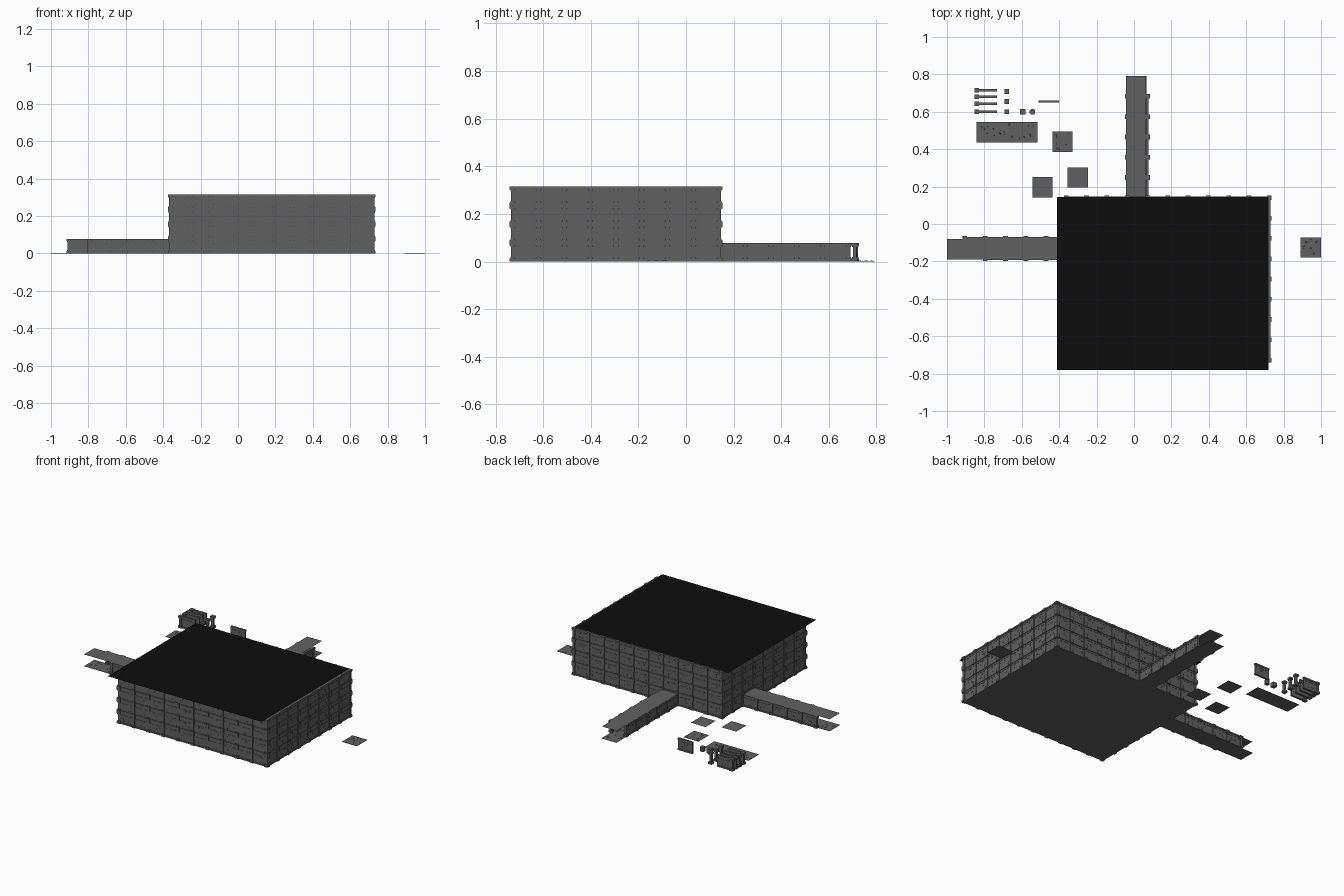
import bpy, bmesh, random
from math import pi
from mathutils import Matrix, Vector

if "Cube" in bpy.data.objects:
    bpy.data.objects.remove(bpy.data.objects["Cube"])

random.seed(4)
T, H = 0.1085, 0.0785            # tile size, wall level height
X0, Y0, NX, NY, LEVELS = -0.362, -0.728, 10, 8, 4
X1, Y1 = X0 + NX * T, Y0 + NY * T


def material(name, v):
    m = bpy.data.materials.new(name)
    m.diffuse_color = (v, v, v, 1)
    m.use_nodes = True
    m.node_tree.nodes["Principled BSDF"].inputs["Base Color"].default_value = m.diffuse_color
    return m


STONE = material("dark_grey", 0.12)
BLACK = material("near_black", 0.004)


def finish(bm, name, mat=STONE):
    me = bpy.data.meshes.new(name)
    bm.to_mesh(me)
    bm.free()
    me.materials.append(mat)
    ob = bpy.data.objects.new(name, me)
    bpy.context.collection.objects.link(ob)
    return ob


def box(bm, M, c, s):
    bmesh.ops.create_cube(bm, size=1, matrix=M @ Matrix.Translation(c) @ Matrix.Diagonal((*s, 1)))


def at(x, y, z=0, quarter=0):
    return Matrix.Translation((x, y, z)) @ Matrix.Rotation(quarter * pi / 2, 4, 'Z')


def panel(bm, M):
    """One wall panel running along local +x from the origin."""
    box(bm, M, (T / 2, 0, H / 2), (T, 0.006, H))
    box(bm, M, (T / 2, 0, 0.005), (T, 0.013, 0.010))
    box(bm, M, (T / 2, 0, H - 0.005), (T, 0.013, 0.010))
    box(bm, M, (T / 2, 0, 0.058), (T, 0.009, 0.004))
    for _ in range(4):           # raised chips on both faces
        u, w = random.uniform(0.02, T - 0.02), random.uniform(0.016, H - 0.016)
        box(bm, M, (u, 0, w), (random.uniform(.005, .012), 0.0085, random.uniform(.003, .007)))


def post(bm, M):
    """Pillar with a wide foot and cap."""
    box(bm, M, (0, 0, H / 2), (0.015, 0.015, H))
    for z, w, h in ((0.006, 0.025, 0.012), (0.015, 0.020, 0.006),
                    (H - 0.006, 0.025, 0.012), (H - 0.015, 0.020, 0.006)):
        box(bm, M, (0, 0, z), (w, w, h))


def run(bm, M, n, z_levels=1, skip=None):
    """Row of panels and posts along local +x, stacked upward."""
    for k in range(z_levels):
        for i in range(n + 1):
            L = M @ Matrix.Translation((i * T, 0, k * H))
            post(bm, L)
            if i < n and not (k == 0 and i == skip):
                panel(bm, L)


def sheet(name, x0, x1, y0, y1, z, mat=STONE):
    bm = bmesh.new()
    vs = [bm.verts.new(p) for p in ((x0, y0, z), (x1, y0, z), (x1, y1, z), (x0, y1, z))]
    bm.faces.new(vs)
    return finish(bm, name, mat)


def floor(name, x0, y0, nx, ny):
    """Flat slabs with scattered low stones."""
    bm = bmesh.new()
    for i in range(nx):
        for j in range(ny):
            x, y = x0 + i * T, y0 + j * T
            box(bm, at(x, y), (T / 2, T / 2, 0.001), (T, T, 0.002))
            for _ in range(7):
                r = random.uniform(0.003, 0.007)
                M = at(x + random.uniform(.012, T - .012), y + random.uniform(.012, T - .012), 0.002)
                bmesh.ops.create_cone(bm, cap_ends=True, segments=6, radius1=r,
                                      radius2=r * 0.7, depth=0.003, matrix=M)
    return finish(bm, name)


# Main room walls, with a doorway in the back and left walls
for name, M, n, skip in (("room_front_wall", at(X0, Y0), NX, None),
                         ("room_back_wall", at(X0, Y1), NX, 3),
                         ("room_left_wall", at(X0, Y0, 0, 1), NY, 5),
                         ("room_right_wall", at(X1, Y0, 0, 1), NY, None)):
    bm = bmesh.new()
    run(bm, M, n, LEVELS, skip)
    finish(bm, name)
floor("room_floor", X0, Y0, NX, NY)
sheet("room_roof", -0.412, 0.72, -0.78, 0.145, 0.317, BLACK)

# Back corridor
bx = X0 + 3 * T
bm = bmesh.new()
for x in (bx, bx + T):
    run(bm, at(x, Y1, 0, 1), 5)
finish(bm, "back_corridor_walls")
floor("back_corridor_floor", bx - 0.005, Y1, 1, 6)
sheet("back_corridor_ceiling", bx - 0.007, bx + T - 0.007, Y1, 0.79, H + 0.001)

# Left corridor, outer wall one panel shorter on the front side
ly = Y0 + 5 * T
bm = bmesh.new()
run(bm, at(X0 - 4 * T, ly), 4)
run(bm, at(X0 - 5 * T, ly + T), 5)
finish(bm, "left_corridor_walls")
floor("left_corridor_floor", X0 - 0.638 + 0.0, ly - 0.003, 5, 1)
floor("left_corridor_threshold", X0 - 0.638 + 5 * T, ly - 0.003, 1, 1)
sheet("left_corridor_ceiling", -1.0, X0, ly - 0.004, ly + T - 0.004, H + 0.001)

# Spare wall pieces with an end post
bm = bmesh.new()
for y in (0.60, 0.643, 0.68, 0.715):
    panel(bm, at(-0.84, y))
    post(bm, at(-0.84, y))
finish(bm, "spare_wall_sections")
bm = bmesh.new()
panel(bm, at(-0.51, 0.655))
finish(bm, "spare_panel")

# Spare posts and blocks
bm = bmesh.new()
for y in (0.60, 0.655, 0.708):
    post(bm, at(-0.68, y))
finish(bm, "spare_posts")
bm = bmesh.new()
box(bm, at(-0.595, 0.60), (0, 0, 0.022), (0.028, 0.028, 0.028))
finish(bm, "square_block")
bm = bmesh.new()
bmesh.ops.create_cone(bm, cap_ends=True, segments=8, radius1=0.016, radius2=0.016, depth=0.028,
                      matrix=at(-0.543, 0.60, 0.022) @ Matrix.Rotation(pi / 8, 4, 'Z'))
finish(bm, "octagonal_block")

# Spare floor and ceiling tiles
floor("spare_tile_strip", -0.841, 0.437, 3, 1)
floor("spare_tile", -0.437, 0.385, 1, 1)
floor("spare_tile_right", 1.0 - T, -0.18, 1, 1)
sheet("plain_tile_a", -0.355, -0.247, 0.195, 0.302, 0.002)
sheet("plain_tile_b", -0.544, -0.436, 0.143, 0.25, 0.002)
